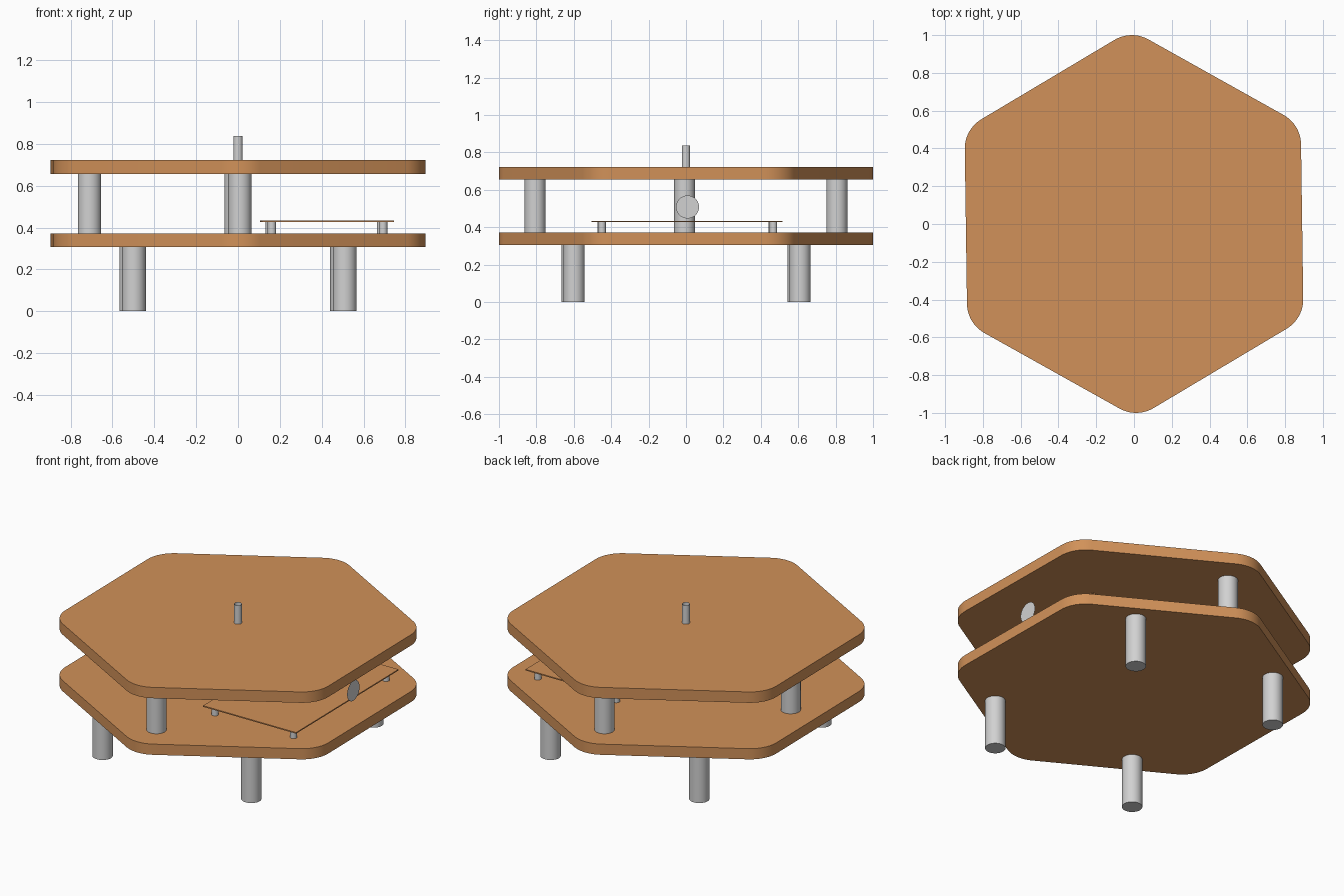
import bpy, bmesh, math
from mathutils import Matrix, Vector

if "Cube" in bpy.data.objects:
    bpy.data.objects.remove(bpy.data.objects["Cube"])

TURN = math.radians(0.6)      # the whole model sits slightly turned about z


def material(name, rgb):
    m = bpy.data.materials.new(name)
    m.diffuse_color = (*rgb, 1)
    m.use_nodes = True
    m.node_tree.nodes["Principled BSDF"].inputs["Base Color"].default_value = m.diffuse_color
    return m


WOOD = material("warm_wood", (0.64, 0.285, 0.10))
METAL = material("light_grey_metal", (0.64, 0.64, 0.64))


def finish(bm, name, mat, turn=TURN):
    """Turn the mesh about z, link it and shade it smooth with sharp rims."""
    bmesh.ops.transform(bm, matrix=Matrix.Rotation(turn, 4, 'Z'), verts=bm.verts)
    me = bpy.data.meshes.new(name)
    bm.to_mesh(me)
    bm.free()
    me.materials.append(mat)
    ob = bpy.data.objects.new(name, me)
    bpy.context.collection.objects.link(ob)
    bpy.context.view_layer.objects.active = ob
    ob.select_set(True)
    bpy.ops.object.shade_smooth_by_angle(angle=math.radians(30))
    ob.select_set(False)
    return ob


def rod(name, x, y, r, z0, z1, caps=True):
    bm = bmesh.new()
    bmesh.ops.create_cone(bm, cap_ends=caps, segments=48, radius1=r, radius2=r, depth=z1 - z0,
                          matrix=Matrix.Translation((x, y, (z0 + z1) / 2)))
    return finish(bm, name, METAL)


def plate(name, z0, z1, r=0.18, steps=10):
    """Hexagon with rounded corners, a corner pointing to +y."""
    bm = bmesh.new()
    reach = 1.0 - r           # distance of the corner arc centres
    ring = []
    for k in range(6):
        a = math.radians(90 + 60 * k)
        for i in range(steps + 1):
            b = a + math.radians(-30 + 60 * i / steps)
            ring.append(bm.verts.new((reach * math.cos(a) + r * math.cos(b),
                                      reach * math.sin(a) + r * math.sin(b), z0)))
    base = bm.faces.new(ring)
    top = bmesh.ops.extrude_face_region(bm, geom=[base])
    moved = [v for v in top["geom"] if isinstance(v, bmesh.types.BMVert)]
    bmesh.ops.translate(bm, verts=moved, vec=Vector((0, 0, z1 - z0)))
    bmesh.ops.recalc_face_normals(bm, faces=bm.faces)
    return finish(bm, name, WOOD, math.radians(0.8))


# two decks
plate("lower_deck", 0.306, 0.372)
plate("upper_deck", 0.655, 0.722)

# four legs
for sx in (-1, 1):
    for sy in (-1, 1):
        rod("leg", 0.504 * sx, 0.604 * sy, 0.057, 0, 0.306)

# three posts between the decks
for x, y in ((0, -0.807), (0, 0.807), (-0.71, 0)):
    rod("deck_post", x, y, 0.056, 0.372, 0.655)

# open tube on top
rod("top_tube", 0, 0, 0.022, 0.722, 0.838, caps=False)

# thin board on four standoffs
bm = bmesh.new()
bmesh.ops.create_cube(bm, size=1, matrix=Matrix.Translation((0.4255, 0, 0.43))
                      @ Matrix.Diagonal((0.63, 1.014, 0.007, 1)))
finish(bm, "thin_board", WOOD)
for sx in (-1, 1):
    for sy in (-1, 1):
        rod("board_standoff", 0.423 + 0.266 * sx, 0.002 + 0.458 * sy, 0.02, 0.372, 0.4265)

# flat round disc facing +x
bm = bmesh.new()
bmesh.ops.create_circle(bm, cap_ends=True, segments=48, radius=0.0615,
                        matrix=Matrix.Translation((0.782, 0, 0.508))
                        @ Matrix.Rotation(math.pi / 2, 4, 'Y'))
finish(bm, "side_disc", METAL)
